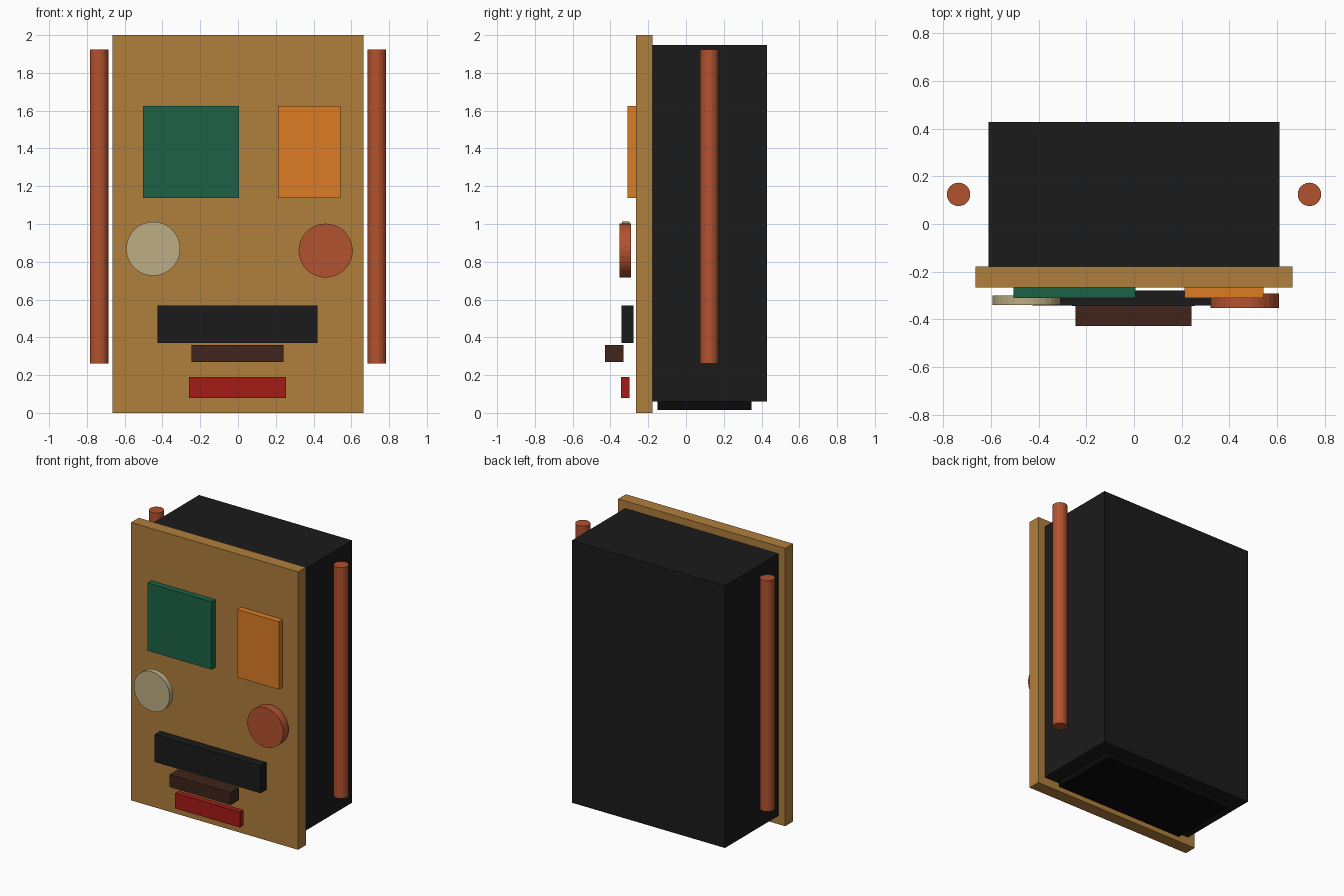
import bpy, bmesh
from math import radians
from mathutils import Matrix, Vector

if "Cube" in bpy.data.objects:
    bpy.data.objects.remove(bpy.data.objects["Cube"])


def material(name, r, g, b):
    m = bpy.data.materials.new(name)
    m.diffuse_color = (r, g, b, 1)
    m.use_nodes = True
    m.node_tree.nodes["Principled BSDF"].inputs["Base Color"].default_value = m.diffuse_color
    return m


WOOD = material("wood", 0.43, 0.21, 0.045)
BLACK = material("black", 0.011, 0.011, 0.011)
DARK = material("deep_black", 0.003, 0.003, 0.003)
COPPER = material("copper", 0.45, 0.085, 0.028)
GREEN = material("green", 0.012, 0.12, 0.06)
ORANGE = material("orange", 0.72, 0.2, 0.017)
CREAM = material("cream", 0.51, 0.42, 0.23)
BROWN = material("brown", 0.05, 0.018, 0.01)
RED = material("red", 0.37, 0.011, 0.008)


def add(name, bm, mat):
    me = bpy.data.meshes.new(name)
    bm.to_mesh(me)
    bm.free()
    me.materials.append(mat)
    ob = bpy.data.objects.new(name, me)
    bpy.context.collection.objects.link(ob)
    return ob


def box(name, x, y, z, mat):
    """Box from (min, max) pairs on each axis."""
    bm = bmesh.new()
    mid = Vector([(a + b) / 2 for a, b in (x, y, z)])
    size = [b - a for a, b in (x, y, z)]
    bmesh.ops.create_cube(bm, size=1, matrix=Matrix.Translation(mid) @ Matrix.Diagonal((*size, 1)))
    return add(name, bm, mat)


def cylinder(name, centre, radius, depth, sides, mat, facing_front=False):
    bm = bmesh.new()
    turn = Matrix.Rotation(radians(90 if facing_front else 0), 4, 'X')
    bmesh.ops.create_cone(bm, cap_ends=True, segments=sides, radius1=radius, radius2=radius,
                          depth=depth, matrix=Matrix.Translation(centre) @ turn)
    return add(name, bm, mat)


# Cabinet, front board and plinth
box("cabinet_body", (-0.61, 0.61), (-0.178, 0.428), (0.06, 1.947), BLACK)
box("front_board", (-0.665, 0.665), (-0.266, -0.178), (0, 2), WOOD)
box("base_plinth", (-0.51, 0.51), (-0.152, 0.348), (0.015, 0.06), DARK)

# Upper panels
box("green_panel", (-0.504, 0.006), (-0.31, -0.266), (1.137, 1.625), GREEN)
box("orange_panel", (0.211, 0.542), (-0.31, -0.266), (1.137, 1.625), ORANGE)

# Dials, standing just off the board
cylinder("cream_dial", (-0.449, -0.32, 0.869), 0.143, 0.04, 32, CREAM, True)
cylinder("copper_dial", (0.464, -0.322, 0.859), 0.143, 0.06, 32, COPPER, True)

# Lower slot, tray and strip
box("slot_bar", (-0.425, 0.42), (-0.342, -0.278), (0.37, 0.568), BLACK)
box("tray_ledge", (-0.246, 0.241), (-0.428, -0.33), (0.27, 0.36), BROWN)
box("red_strip", (-0.26, 0.255), (-0.343, -0.3), (0.08, 0.19), RED)

# Side rods
for side, label in ((-1, "left"), (1, "right")):
    cylinder(label + "_side_rod", (side * 0.735, 0.124, 1.092), 0.049, 1.662, 24, COPPER)
